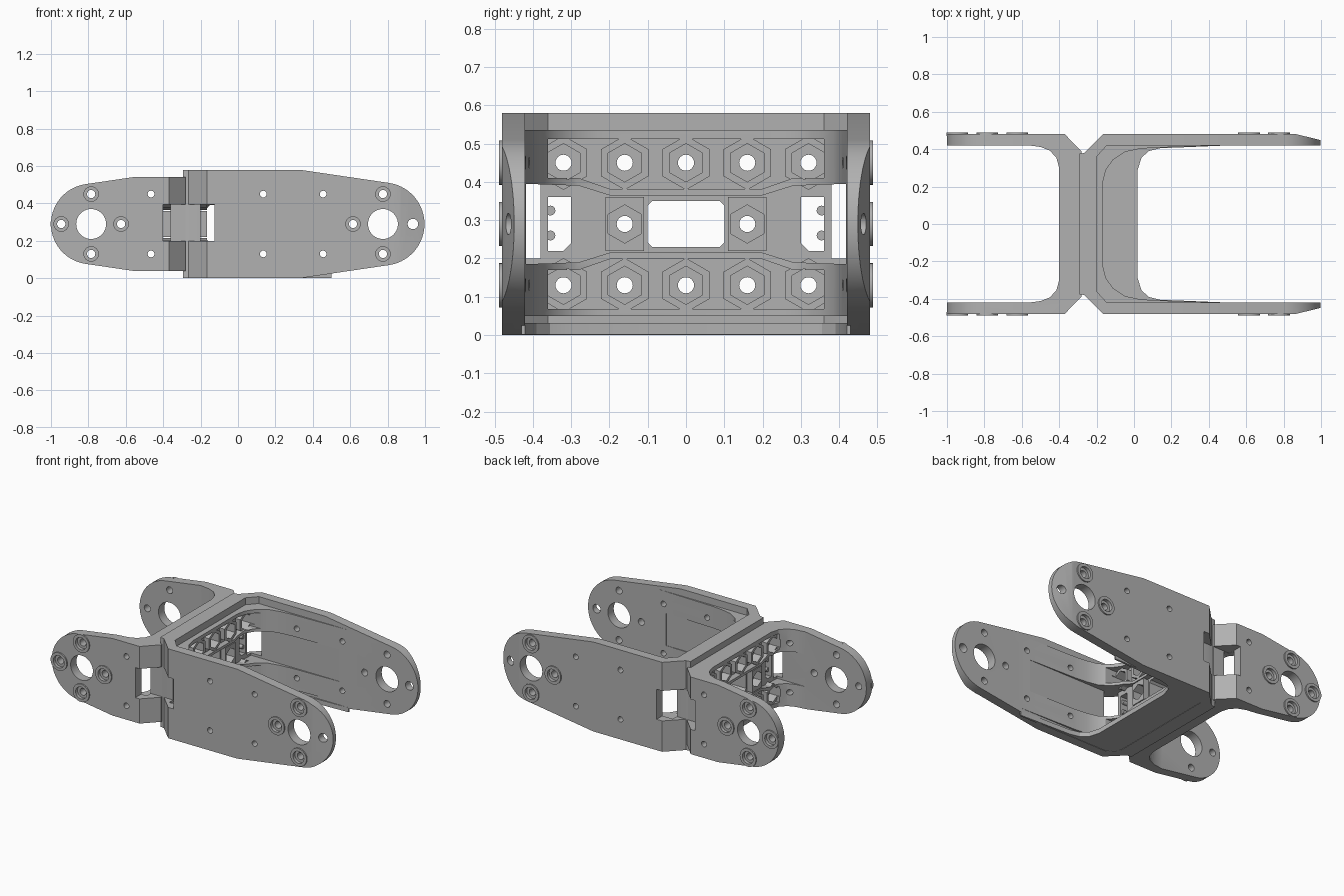
import bpy, bmesh, math

cube = bpy.data.objects.get("Cube")
if cube:
    bpy.data.objects.remove(cube, do_unlink=True)

grey = bpy.data.materials.new("plain_grey")
grey.use_nodes = True
GREY = (0.44, 0.44, 0.44, 1)
grey.diffuse_color = GREY
grey.node_tree.nodes["Principled BSDF"].inputs["Base Color"].default_value = GREY

MID = 0.29  # height of the horizontal symmetry plane


def solid(name, pieces):
    """One object from prisms given as (axis, outline, low, high)."""
    bm = bmesh.new()
    place = {"x": lambda a, b, t: (t, a, b),
             "y": lambda a, b, t: (a, t, b),
             "z": lambda a, b, t: (a, b, t)}
    for axis, pts, lo, hi in pieces:
        low = [bm.verts.new(place[axis](a, b, lo)) for a, b in pts]
        high = [bm.verts.new(place[axis](a, b, hi)) for a, b in pts]
        n = len(pts)
        bm.faces.new(low[::-1])
        bm.faces.new(high)
        for i in range(n):
            j = (i + 1) % n
            bm.faces.new((low[i], low[j], high[j], high[i]))
    bmesh.ops.recalc_face_normals(bm, faces=bm.faces[:])
    me = bpy.data.meshes.new(name)
    bm.to_mesh(me)
    bm.free()
    me.materials.append(grey)
    ob = bpy.data.objects.new(name, me)
    bpy.context.collection.objects.link(ob)
    return ob


def combine(target, operation, pieces):
    """Boolean a set of prisms into the target and drop the helper."""
    helper = solid("helper", pieces)
    mod = target.modifiers.new("cut", "BOOLEAN")
    mod.operation, mod.solver, mod.object = operation, "EXACT", helper
    bpy.context.view_layer.update()
    result = bpy.data.meshes.new_from_object(
        target.evaluated_get(bpy.context.evaluated_depsgraph_get()))
    target.modifiers.clear()
    target.data = result
    bpy.data.objects.remove(helper, do_unlink=True)


def ring(a, b, r, n=24, start=0.0):
    return [(a + r * math.cos(start + math.tau * i / n),
             b + r * math.sin(start + math.tau * i / n)) for i in range(n)]


def rect(a0, a1, b0, b1):
    return [(a0, b0), (a1, b0), (a1, b1), (a0, b1)]


def mirrored(half):
    """Close a half outline given at +y by its mirror at -y."""
    return half + [(x, -y) for x, y in reversed(half)]


def flip_z(pts):
    return [(a, 2 * MID - b) for a, b in pts]


def arc(cx, r, a0, a1, n=28):
    return [(cx + r * math.cos(math.radians(a0 + (a1 - a0) * i / n)),
             MID + r * math.sin(math.radians(a0 + (a1 - a0) * i / n)))
            for i in range(n + 1)]


BAND = [(-.36, .512), (.36, .512), (.36, .41), (.28, .41),
        (.2, .382), (-.2, .382), (-.28, .41), (-.36, .41)]
SLOT_TOP = [(.42, .395), (.28, .39), (.2, .365), (-.2, .365), (-.28, .39), (-.42, .395)]
SLOT = SLOT_TOP + flip_z(SLOT_TOP)[::-1]
NUTS = [(y, z) for y in (-.32, -.16, 0, .16, .32) for z in (.45, .13)]
SIDE_NUTS = [(-.16, MID), (.16, MID)]


def finish_web(ob, face, floor, deep, out):
    """Nut lattice on the inner web face: recesses, bosses, pockets, openings."""
    far = face + out * 0.6
    combine(ob, "DIFFERENCE", [("x", p, *sorted((floor, far)))
                               for p in (BAND, flip_z(BAND), SLOT)])
    foot = floor - out * 0.01
    bosses = [("x", ring(y, z, .071, 6, math.pi / 2), *sorted((foot, face)))
              for y, z in NUTS]
    bosses += [("x", rect(y - .05, y + .05, .22, .36), *sorted((foot, face)))
               for y, z in SIDE_NUTS]
    combine(ob, "UNION", bosses)
    combine(ob, "DIFFERENCE", [("x", ring(y, z, .05, 6, math.pi / 2),
                                *sorted((deep, face + out * .03)))
                               for y, z in NUTS + SIDE_NUTS])
    holes = [("x", ring(y, z, .021), -.7, .3) for y, z in NUTS + SIDE_NUTS]
    c = .012
    holes.append(("x", [(-.1 + c, .23), (.1 - c, .23), (.1, .23 + c), (.1, .35 - c),
                        (.1 - c, .35), (-.1 + c, .35), (-.1, .35 - c), (-.1, .23 + c)],
                  -.7, .3))
    for s in (-1, 1):
        holes.append(("x", [(s * .30, .24), (s * .32, .22), (s * .36, .22),
                            (s * .36, .36), (s * .30, .36)], -.7, .3))
    combine(ob, "DIFFERENCE", holes)
    # side windows at the joint
    combine(ob, "DIFFERENCE", [("y", rect(-.40, -.125, .2, .395), *sorted((s * .38, s * .6)))
                               for s in (-1, 1)])


def finish_arms(ob, cx, bosses, plain):
    """Pivot bore, raised screw seats and small holes, on both arms."""
    sides = (-1, 1)
    combine(ob, "UNION", [("y", ring(x, z, .058, 32), *sorted((s * .47, s * .488)))
                          for s in sides for x, z in bosses])
    combine(ob, "DIFFERENCE", [("y", ring(x, z, .039), *sorted((s * .468, s * .55)))
                               for s in sides for x, z in bosses])
    holes = [("y", ring(cx, MID, .08, 40), -.6, .6)]
    holes += [("y", ring(x, z, .022), -.6, .6) for x, z in bosses]
    holes += [("y", ring(x, z, r), -.6, .6) for x, z, r in plain]
    combine(ob, "DIFFERENCE", holes)


# Short bracket: U plan trimmed by the arm silhouette
short = solid("short_bracket", [("z", mirrored(
    [(-1.05, .48), (-.37, .48), (-.28, .388), (-.28, .0)][:3]
    ) [:3] + [(-.28, -.388), (-.37, -.48), (-1.05, -.48), (-1.05, -.42), (-.56, -.42),
              (-.50, -.412), (-.45, -.392), (-.415, -.355), (-.40, -.30),
              (-.40, .30), (-.415, .355), (-.45, .392), (-.50, .412),
              (-.56, .42), (-1.05, .42)], -.1, .7)])
combine(short, "INTERSECT", [("y", [(-.2, .04), (-.2, .54), (-.565, .54)]
                              + arc(-.785, .215, 98, 262) + [(-.565, .04)], -.6, .6)])
finish_web(short, -.40, -.36, -.345, -1)
finish_arms(short, -.785,
            [(-.785, .45), (-.785, .13), (-.945, MID), (-.625, MID)],
            [(-.465, .45, .018), (-.465, .13, .018)])

# Long bracket: U plan, filleted inner web, bottom shelf
long = solid("long_bracket", [("z", [
    (1.05, .48), (-.165, .48), (-.265, .38), (-.295, .375),
    (-.295, -.375), (-.265, -.38), (-.165, -.48), (1.05, -.48),
    (1.05, -.42), (-.145, -.42), (-.2, -.36), (-.2, .36), (-.145, .42), (1.05, .42)],
    -.1, .7)])
combine(long, "INTERSECT", [("y", [(-.4, 0), (.33, 0)] + arc(.775, .222, -81, 81)
                             + [(.33, .58), (-.4, .58)], -.6, .6)])
combine(long, "UNION", [("z", mirrored(
    [(-.23, .43), (.5, .43), (.5, .42), (.1, .408), (.02, .40), (-.05, .385),
     (-.11, .345), (-.15, .29), (-.165, .23)])[:9]
    + mirrored([(-.165, .23)])[1:]
    + [(-.15, -.29), (-.11, -.345), (-.05, -.385), (.02, -.40), (.1, -.408),
       (.5, -.42), (.5, -.43), (-.23, -.43)], .05, .535)])
combine(long, "UNION", [("z", mirrored(
    [(-.21, .43), (.5, .43), (.5, .42), (.14, .405), (.08, .39), (.04, .355), (.02, .29)]),
    .002, .032)])
# The fillet must not fill the outer corner notch
combine(long, "DIFFERENCE", [("z", [(-.5, s * .375), (-.295, s * .375), (-.265, s * .38),
                                    (-.165, s * .48), (-.165, s * .6), (-.5, s * .6)],
                              -.1, .7) for s in (-1, 1)])
finish_web(long, -.165, -.2, -.235, 1)
finish_arms(long, .775, [(.775, .45), (.775, .13), (.615, MID)],
            [(x, z, .018) for x in (.135, .455) for z in (.45, .13)] + [(.935, MID, .028)])
# Bevelled arm tips
combine(long, "DIFFERENCE", [("z", [(.86, s * .482), (1.02, s * .443),
                                    (1.02, s * .6), (.86, s * .6)], -.1, .7)
                             for s in (-1, 1)])

# Small latch pins beside the side windows
pins = solid("latch_pins", [("x", ring(s * .354, z, .013, 12), -.34, -.21)
                            for s in (-1, 1) for z in (.26, .325)])

for ob in (short, long, pins):
    bpy.ops.object.select_all(action="DESELECT")
    ob.select_set(True)
    bpy.context.view_layer.objects.active = ob
    bpy.ops.object.shade_smooth_by_angle(angle=math.radians(25))
